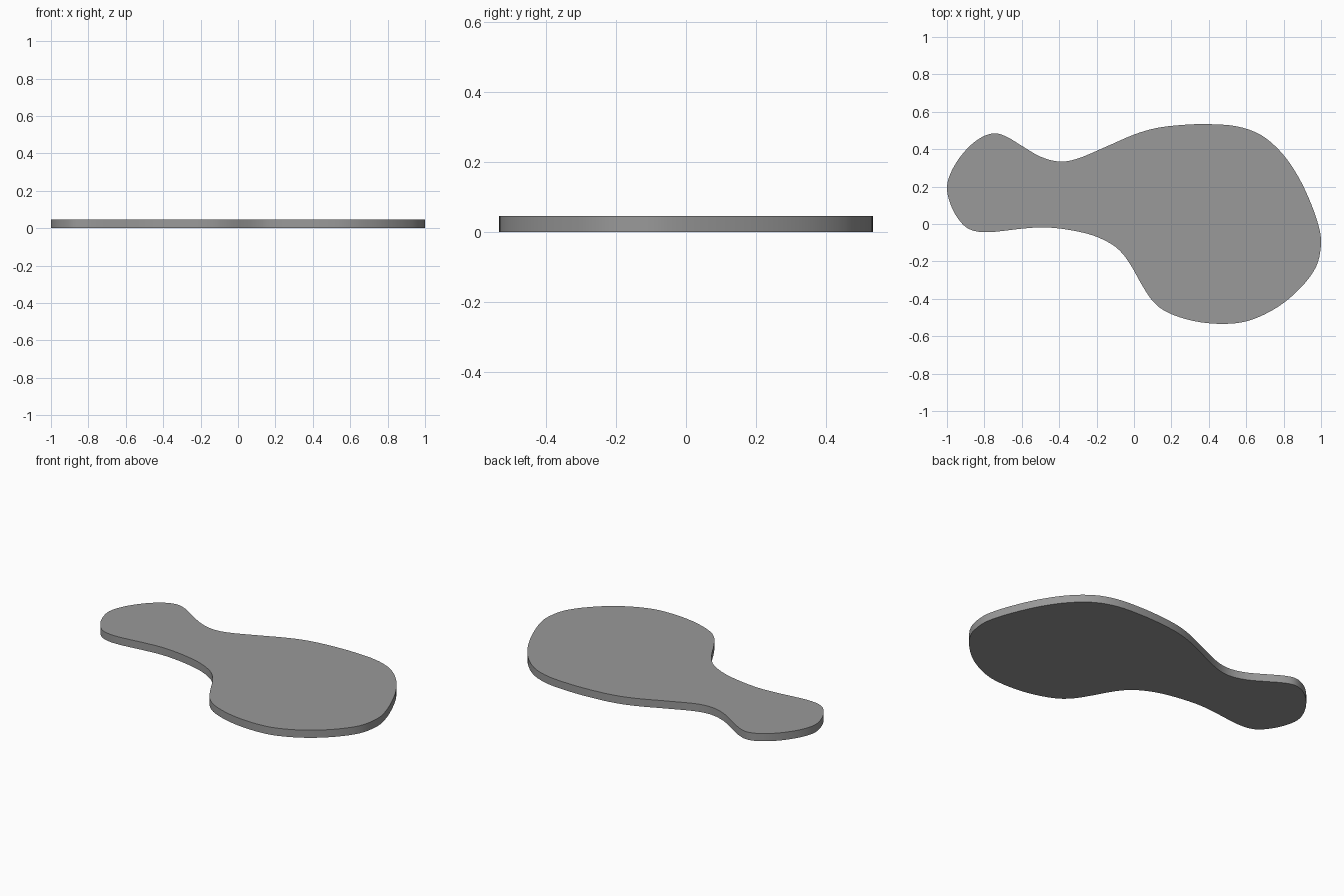
import bpy, bmesh
from mathutils import Vector

if "Cube" in bpy.data.objects:
    bpy.data.objects.remove(bpy.data.objects["Cube"])

HEIGHT = 0.046
STEPS = 4

# Free-form outline, clockwise from the left tip
OUTLINE = [
    (-1.0, 0.2), (-0.972, 0.29), (-0.91, 0.383), (-0.83, 0.455), (-0.75, 0.485),
    (-0.68, 0.466), (-0.6, 0.418), (-0.5, 0.36), (-0.4, 0.334), (-0.3, 0.35),
    (-0.15, 0.413), (0.0, 0.478), (0.12, 0.513), (0.25, 0.529), (0.39, 0.534),
    (0.55, 0.522), (0.68, 0.475), (0.79, 0.38), (0.88, 0.25), (0.95, 0.1),
    (0.992, -0.03), (0.999, -0.12), (0.973, -0.23), (0.892, -0.34), (0.77, -0.443),
    (0.62, -0.515), (0.48, -0.534), (0.32, -0.519), (0.18, -0.473), (0.1, -0.412),
    (0.04, -0.322), (-0.01, -0.232), (-0.06, -0.16), (-0.12, -0.108),
    (-0.22, -0.061), (-0.35, -0.031), (-0.48, -0.018), (-0.6, -0.025),
    (-0.78, -0.044), (-0.88, -0.028), (-0.94, 0.028), (-0.983, 0.11),
]


def smooth_loop(points, steps):
    """Closed Catmull-Rom curve through the points."""
    pts = [Vector(p) for p in points]
    n = len(pts)
    out = []
    for i in range(n):
        a, b, c, d = (pts[(i + k) % n] for k in (-1, 0, 1, 2))
        for s in range(steps):
            t = s / steps
            out.append(0.5 * (2 * b + (c - a) * t
                              + (2 * a - 5 * b + 4 * c - d) * t ** 2
                              + (3 * b - a - 3 * c + d) * t ** 3))
    return out


# Flat slab extruded from the outline
bm = bmesh.new()
base = bm.faces.new([bm.verts.new((p.x, p.y, 0)) for p in smooth_loop(OUTLINE, STEPS)])
ext = bmesh.ops.extrude_face_region(bm, geom=[base], use_keep_orig=True)
top = [g for g in ext["geom"] if isinstance(g, bmesh.types.BMVert)]
bmesh.ops.translate(bm, verts=top, vec=(0, 0, HEIGHT))
bmesh.ops.recalc_face_normals(bm, faces=bm.faces)
mesh = bpy.data.meshes.new("curved_slab")
bm.to_mesh(mesh)
bm.free()

# Dark grey finish
dark_grey = bpy.data.materials.new("dark_grey")
dark_grey.diffuse_color = (0.32, 0.32, 0.32, 1)
dark_grey.use_nodes = True
dark_grey.node_tree.nodes["Principled BSDF"].inputs["Base Color"].default_value = dark_grey.diffuse_color
mesh.materials.append(dark_grey)

slab = bpy.data.objects.new("curved_slab", mesh)
bpy.context.collection.objects.link(slab)
bpy.context.view_layer.objects.active = slab
slab.select_set(True)
bpy.ops.object.shade_smooth_by_angle()
